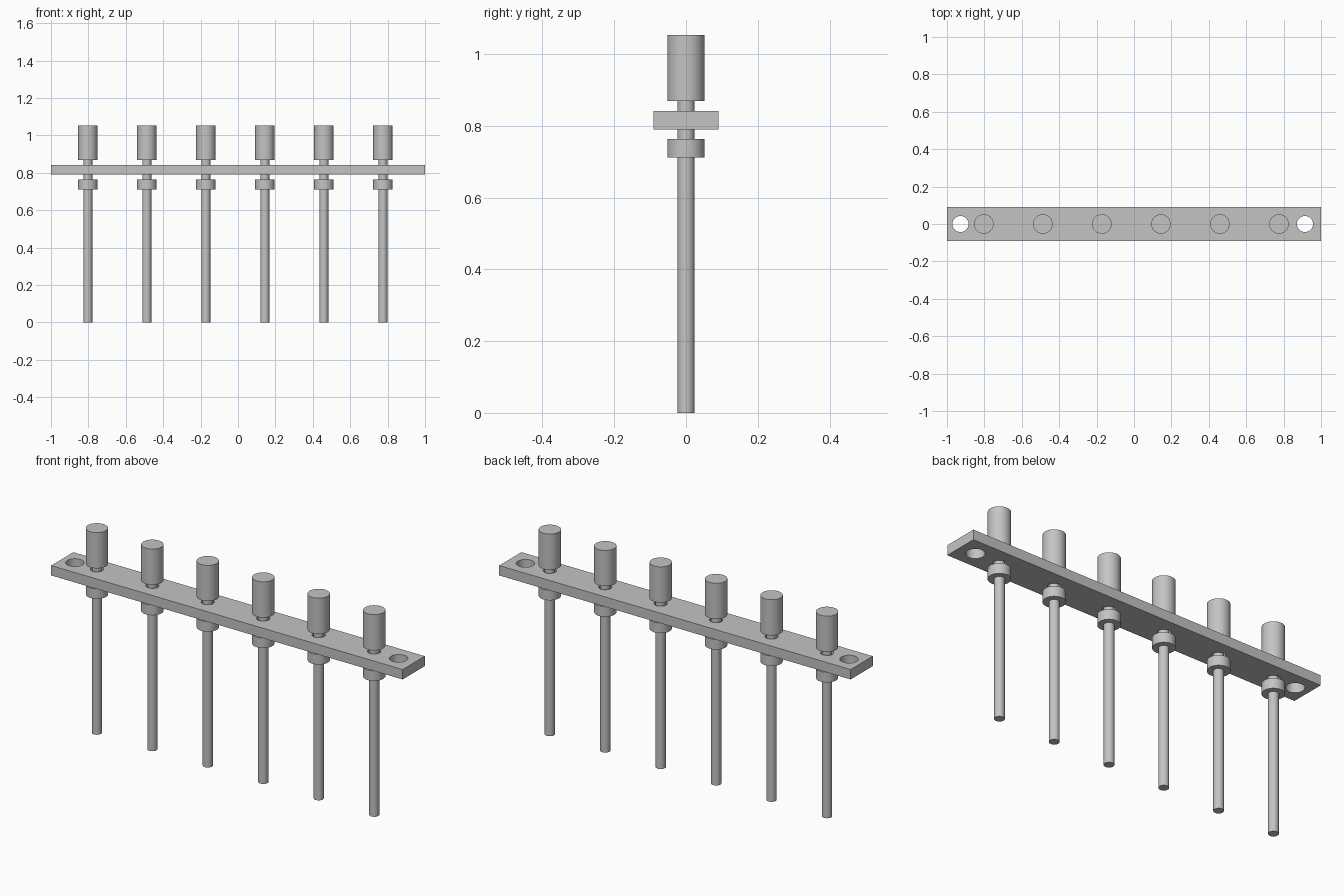
import bpy
import bmesh
import math
from mathutils import Matrix, Vector

cube = bpy.data.objects.get("Cube")
if cube:
    bpy.data.objects.remove(cube, do_unlink=True)

SEGMENTS = 48
PIN_COUNT = 6
FIRST_PIN, PIN_PITCH = -0.803, 0.3156
PLATE_BOTTOM, PLATE_TOP, PLATE_HALF_DEPTH = 0.79, 0.841, 0.09
SHAFT, COLLAR = 0.0238, 0.052

grey = bpy.data.materials.new("plain grey")
grey.use_nodes = True
colour = (0.55, 0.55, 0.55, 1)
grey.diffuse_color = colour
grey.node_tree.nodes["Principled BSDF"].inputs["Base Color"].default_value = colour


def add_object(name, bm):
    mesh = bpy.data.meshes.new(name)
    bmesh.ops.recalc_face_normals(bm, faces=bm.faces)
    bm.to_mesh(mesh)
    bm.free()
    mesh.materials.append(grey)
    obj = bpy.data.objects.new(name, mesh)
    bpy.context.collection.objects.link(obj)
    return obj


def smooth(obj):
    bpy.ops.object.select_all(action="DESELECT")
    obj.select_set(True)
    bpy.context.view_layer.objects.active = obj
    bpy.ops.object.shade_smooth_by_angle(angle=math.radians(30))


def lathe(name, profile):
    """Revolve (radius, height) points around the z axis."""
    bm = bmesh.new()
    verts = [bm.verts.new((r, 0, z)) for r, z in profile]
    edges = [bm.edges.new(pair) for pair in zip(verts, verts[1:])]
    bmesh.ops.spin(bm, geom=verts + edges, cent=(0, 0, 0), axis=(0, 0, 1),
                   angle=math.tau, steps=SEGMENTS, use_merge=False)
    bmesh.ops.remove_doubles(bm, verts=bm.verts, dist=0.0001)
    return add_object(name, bm)


pin_positions = [FIRST_PIN + i * PIN_PITCH for i in range(PIN_COUNT)]

# Flat bar
bm = bmesh.new()
size = (2, 2 * PLATE_HALF_DEPTH, PLATE_TOP - PLATE_BOTTOM)
centre = Vector((0, 0, (PLATE_TOP + PLATE_BOTTOM) / 2))
bmesh.ops.create_cube(bm, size=1, matrix=Matrix.Translation(centre) @ Matrix.Diagonal((*size, 1)))
bar = add_object("mounting_bar", bm)

# Screw holes at the ends and clearance holes around the pins
bm = bmesh.new()
holes = [(-0.928, 0.043), (0.914, 0.043)] + [(x, 0.031) for x in pin_positions]
for x, radius in holes:
    bmesh.ops.create_cone(bm, cap_ends=True, segments=SEGMENTS, radius1=radius, radius2=radius,
                          depth=0.2, matrix=Matrix.Translation(centre + Vector((x, 0, 0))))
cutter = add_object("hole_cutter", bm)
cutter.hide_render = True
cut = bar.modifiers.new("holes", "BOOLEAN")
cut.operation = "DIFFERENCE"
cut.solver = "EXACT"
cut.object = cutter
bpy.context.view_layer.objects.active = bar
bpy.ops.object.modifier_apply(modifier=cut.name)
bpy.data.objects.remove(cutter, do_unlink=True)
smooth(bar)

# Pin with shaft, collar, neck and head
pin = lathe("pin_1", [
    (0, 0), (SHAFT, 0),
    (SHAFT, 0.712), (COLLAR, 0.712), (COLLAR, 0.764), (SHAFT, 0.764),
    (SHAFT, 0.869), (COLLAR, 0.869), (COLLAR, 1.053), (0, 1.053),
])
smooth(pin)
pin.location.x = pin_positions[0]

# Repeat the pin along the bar
for number, x in enumerate(pin_positions[1:], start=2):
    copy = bpy.data.objects.new(f"pin_{number}", pin.data)
    copy.location.x = x
    bpy.context.collection.objects.link(copy)
